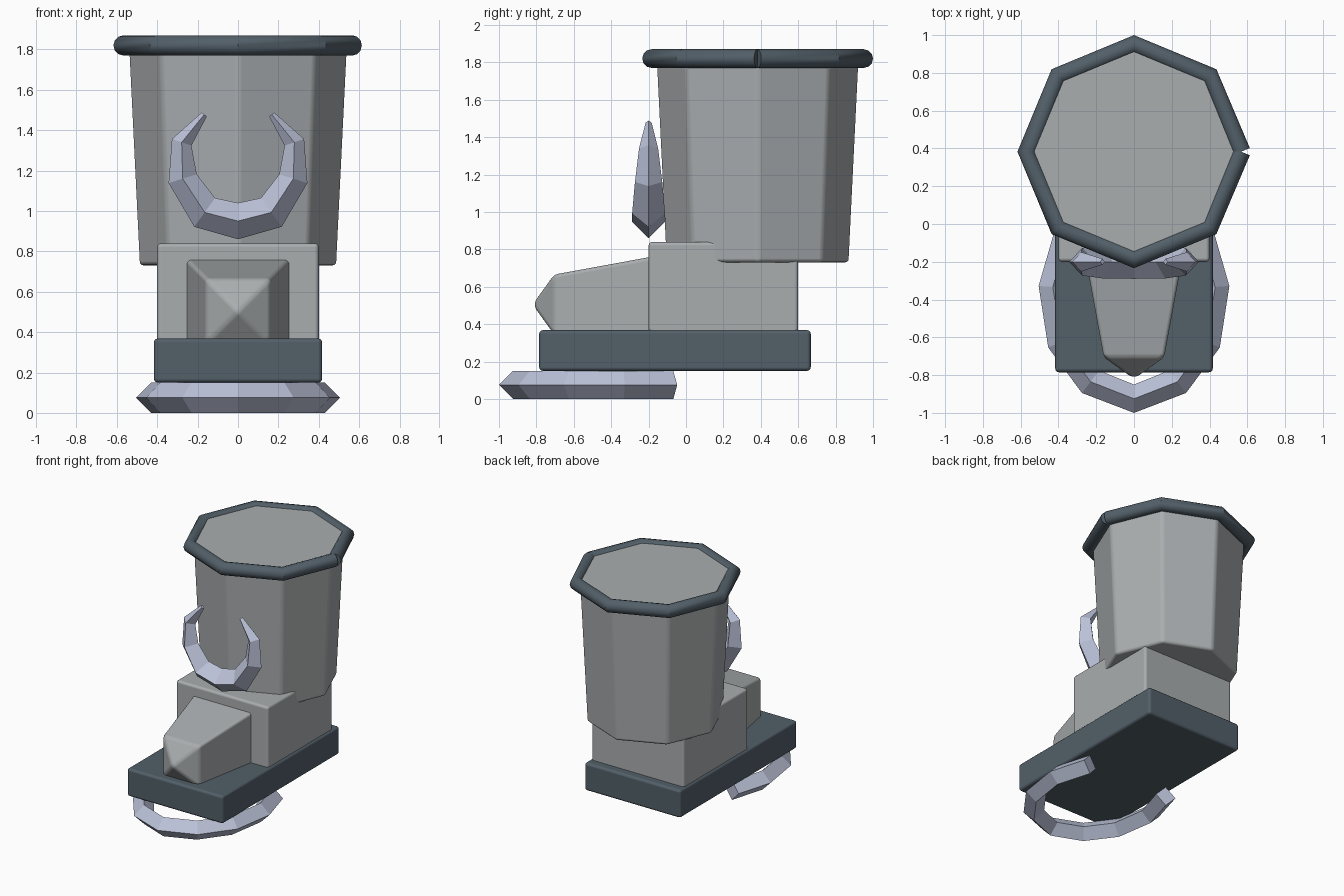
import bpy, bmesh, math
from mathutils import Vector

if "Cube" in bpy.data.objects:
    bpy.data.objects.remove(bpy.data.objects["Cube"])


def material(name, rgb):
    m = bpy.data.materials.new(name)
    m.diffuse_color = (*rgb, 1)
    m.use_nodes = True
    m.node_tree.nodes["Principled BSDF"].inputs["Base Color"].default_value = m.diffuse_color
    return m


GREY = material("light grey", (0.40, 0.42, 0.43))
DARK = material("dark slate", (0.085, 0.115, 0.14))
METAL = material("pale steel", (0.50, 0.54, 0.69))


def add_object(name, bm, mat, bevel=0.0, smooth=False):
    bmesh.ops.recalc_face_normals(bm, faces=bm.faces)
    for f in bm.faces:
        f.smooth = smooth or bevel > 0
    me = bpy.data.meshes.new(name)
    bm.to_mesh(me)
    bm.free()
    me.materials.append(mat)
    ob = bpy.data.objects.new(name, me)
    bpy.context.collection.objects.link(ob)
    if bevel:
        mod = ob.modifiers.new("soft edges", 'BEVEL')
        mod.width = bevel
        mod.segments = 3
        mod.limit_method = 'ANGLE'
        mod.angle_limit = math.radians(20)
        mod.harden_normals = True
    return ob


def skin(rings, apex=None):
    """Join equal-sized rings of points into a closed tube."""
    bm = bmesh.new()
    loops = [[bm.verts.new(p) for p in ring] for ring in rings]
    n = len(loops[0])
    for a, b in zip(loops, loops[1:]):
        for i in range(n):
            j = (i + 1) % n
            bm.faces.new((a[i], a[j], b[j], b[i]))
    bm.faces.new(loops[0])
    if apex:
        tip = bm.verts.new(apex)
        for i in range(n):
            bm.faces.new((loops[-1][i], loops[-1][(i + 1) % n], tip))
    else:
        bm.faces.new(loops[-1])
    return bm


def sweep(path, radii, axis, sides):
    """Round or diamond section along a flat open path; axis is the path plane's normal."""
    axis = Vector(axis)
    pts = [Vector(p) for p in path]
    rings = []
    for i, p in enumerate(pts):
        t = Vector()
        if i > 0:
            t += (p - pts[i - 1]).normalized()
        if i < len(pts) - 1:
            t += (pts[i + 1] - p).normalized()
        side = t.cross(axis).normalized()
        rings.append([p + radii[i] * (side * math.cos(a) + axis * math.sin(a))
                      for a in (2 * math.pi * k / sides for k in range(sides))])
    return skin(rings)


def mirrored(half):
    """Extend a centre-to-end half path to the full path, left to right."""
    return [(-h[0], *h[1:]) for h in half[:0:-1]] + list(half)


def box(name, x, y0, y1, z0, z1, mat):
    bm = skin([[(-x, y0, z), (x, y0, z), (x, y1, z), (-x, y1, z)] for z in (z0, z1)])
    return add_object(name, bm, mat, 0.02)


def octagon(r, z, count=8):
    return [(r * math.cos(k * math.pi / 4), 0.383 + r * math.sin(k * math.pi / 4), z)
            for k in range(count)]


# sole and foot blocks
box("sole", 0.417, -0.785, 0.667, 0.15, 0.368, DARK)
box("foot_block", 0.40, -0.20, 0.60, 0.34, 0.84, GREY)

# pointed toe: square section narrowing forward to a blunt pyramid
toe_rings = [[(-h, y, 0.505 - h), (h, y, 0.505 - h), (h, y, 0.505 + h), (-h, y, 0.505 + h)]
             for y, h in ((-0.17, 0.258), (-0.705, 0.16))]
add_object("toe", skin(toe_rings, (0, -0.82, 0.505)), GREY, 0.02)

# boot shaft, widening upward
add_object("shaft", skin([octagon(0.491, 0.73), octagon(0.546, 1.852)]), GREY, 0.022)

# rolled rim: open loop whose ends meet at the side, leaving a small notch
rim = add_object("rim", sweep(octagon(0.567, 1.82, 9), [0.05] * 9, (0, 0, 1), 12),
                 DARK, smooth=True)
bpy.context.view_layer.objects.active = rim
rim.select_set(True)
bpy.ops.object.shade_smooth_by_angle(angle=math.radians(35))

# horseshoe under the sole
half = [(0, -0.925, 0.075), (0.23, -0.835, 0.075), (0.385, -0.625, 0.075),
        (0.43, -0.333, 0.075), (0.352, -0.068, 0.075)]
add_object("bottom_horseshoe", sweep(mirrored(half), [0.075] * 9, (0, 0, 1), 4), METAL)

# tapering horseshoe ornament on the front of the shaft
half = [(0, -0.2, 0.95), (0.165, -0.2, 0.993), (0.274, -0.2, 1.16),
        (0.279, -0.2, 1.34), (0.167, -0.2, 1.478)]
taper = [0.09, 0.088, 0.073, 0.051, 0.016]
add_object("front_horseshoe", sweep(mirrored(half), taper[:0:-1] + taper, (0, 1, 0), 4), METAL)
